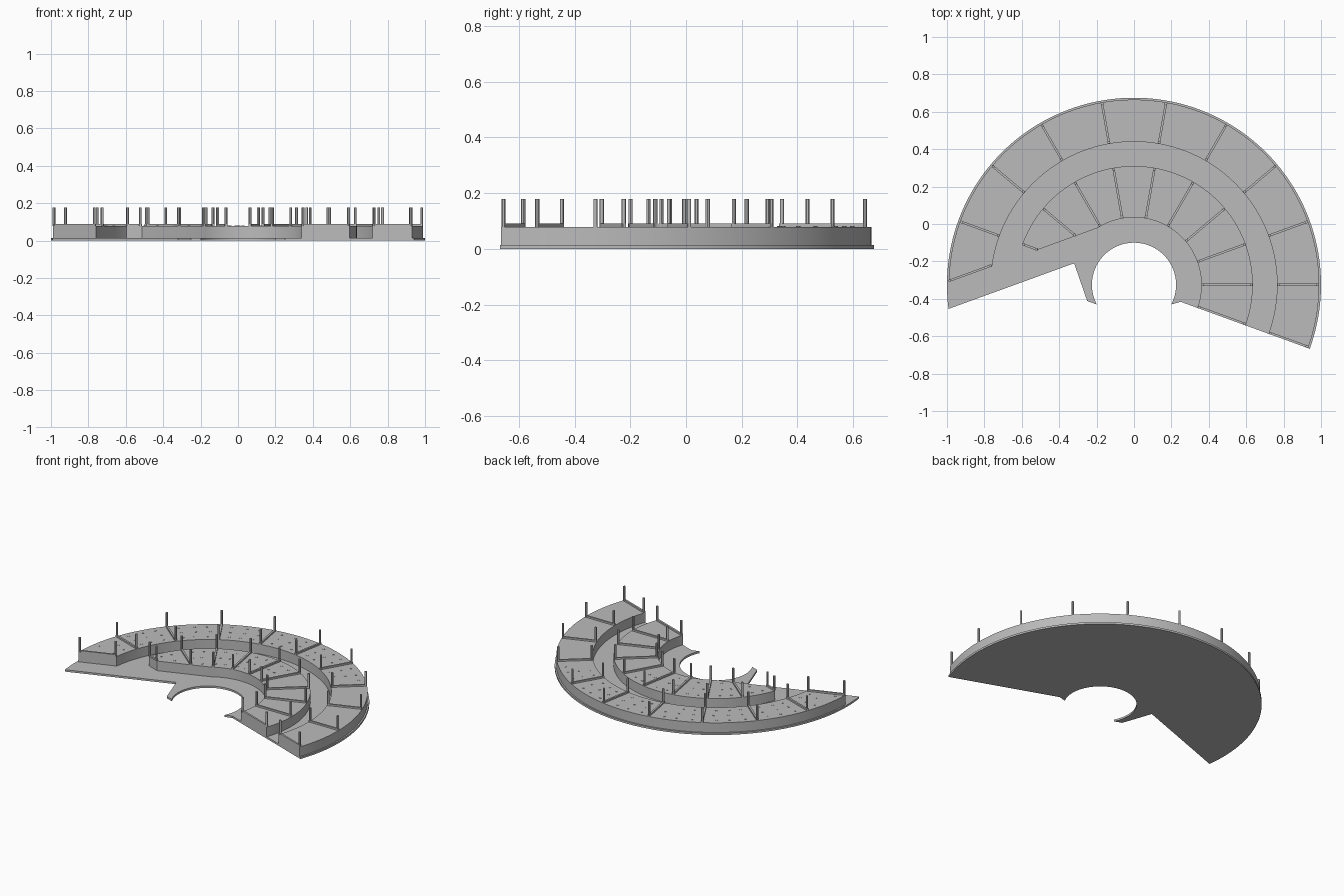
import bpy, bmesh
from math import radians, degrees, cos, sin, acos
from mathutils import Matrix, Vector

if "Cube" in bpy.data.objects:
    bpy.data.objects.remove(bpy.data.objects["Cube"])

CY = -0.325                      # centre of all the arcs
BASE_TOP, TIER_TOP, RAIL_TOP, POST_TOP = 0.013, 0.079, 0.09, 0.178
START, CUT = -20, 110            # right end angle, normal of the left cut line
CUT_TIER, CUT_BASE = 0.352, 0.218

grey = bpy.data.materials.new("light grey")
grey.use_nodes = True
grey.diffuse_color = (0.5, 0.5, 0.5, 1)
grey.node_tree.nodes["Principled BSDF"].inputs["Base Color"].default_value = grey.diffuse_color


def polar(r, a):
    return Vector((r * cos(radians(a)), CY + r * sin(radians(a)), 0))


def arc(r, a0, a1):
    n = max(2, int(abs(a1 - a0) / 2))
    return [polar(r, a0 + (a1 - a0) * i / n) for i in range(n + 1)]


def cut_angle(r, d):
    """Angle at which a circle of radius r meets the left cut line."""
    return CUT + degrees(acos(d / r))


def finish(name, bm):
    bmesh.ops.recalc_face_normals(bm, faces=bm.faces)
    mesh = bpy.data.meshes.new(name)
    bm.to_mesh(mesh)
    bm.free()
    mesh.materials.append(grey)
    ob = bpy.data.objects.new(name, mesh)
    bpy.context.collection.objects.link(ob)
    bpy.ops.object.select_all(action="DESELECT")
    ob.select_set(True)
    bpy.context.view_layer.objects.active = ob
    bpy.ops.object.shade_smooth_by_angle(angle=radians(30))
    return ob


def prism(name, outline, z0, z1):
    bm = bmesh.new()
    face = bm.faces.new([bm.verts.new((p.x, p.y, z0)) for p in outline])
    top = bmesh.ops.extrude_face_region(bm, geom=[face])["geom"]
    moved = [g for g in top if isinstance(g, bmesh.types.BMVert)]
    bmesh.ops.translate(bm, verts=moved, vec=(0, 0, z1 - z0))
    bmesh.ops.triangulate(bm, faces=[f for f in bm.faces if len(f.verts) > 4])
    return finish(name, bm)


def add_cylinder(bm, p, r, z0, z1, sides=12):
    bmesh.ops.create_cone(bm, cap_ends=True, segments=sides, radius1=r, radius2=r,
                          depth=z1 - z0,
                          matrix=Matrix.Translation((p.x, p.y, (z0 + z1) / 2)))


def add_rail(bm, p, q):
    d = q - p
    mid = (p + q) / 2
    mid.z = (TIER_TOP + RAIL_TOP) / 2
    m = (Matrix.Translation(mid) @ Vector((1, 0, 0)).rotation_difference(d).to_matrix().to_4x4()
         @ Matrix.Diagonal((d.length, 0.012, RAIL_TOP - TIER_TOP, 1)))
    bmesh.ops.create_cube(bm, size=1, matrix=m)


# Floor plate with the round opening and two small horns
outline = arc(1.0, START, cut_angle(1.0, CUT_BASE))
outline += [Vector((-0.32, -0.21, 0)), Vector((-0.25, -0.412, 0))]
outline += arc(0.225, 208, -28) + [Vector((0.25, -0.416, 0))]
prism("floor_plate", outline, 0, BASE_TOP)

# Two raised tiers
outer = arc(0.99, START, cut_angle(0.99, CUT_TIER))
outer += arc(0.765, cut_angle(0.765, CUT_TIER), START)
prism("outer_tier", outer, BASE_TOP, TIER_TOP)

inner = arc(0.635, START, 160) + [polar(CUT_TIER / cos(radians(50)), 160)]
inner += arc(0.36, cut_angle(0.36, CUT_TIER), START)
prism("inner_tier", inner, BASE_TOP, TIER_TOP)

# Dividing rails with a post at each end
rails, posts = bmesh.new(), bmesh.new()
spans = []
for i in range(10):
    a = START + 20 * i
    near = 0.36
    if a > 120:                  # shortened by the slanted left side
        near = CUT_TIER / cos(radians(a - CUT))
    spans += [(polar(near, a), polar(0.635, a)), (polar(0.765, a), polar(0.99, a))]
spans.append((polar(0.765, cut_angle(0.765, CUT_TIER)), polar(0.99, cut_angle(0.99, CUT_TIER))))
for p, q in spans:
    step = (q - p).normalized() * 0.008
    # keep end rails within the tier edges
    side = Vector((0, 0, 0))
    if p.y < CY - 0.05:
        side = Vector((-step.y, step.x, 0)) * 0.75
    elif q.x < -0.97:
        side = Vector((step.y, -step.x, 0)) * 0.75
    add_rail(rails, p + side, q - step * 0.3 + side)
    for e in (p + step + side, q - step + side):
        add_cylinder(posts, e, 0.0075, TIER_TOP, POST_TOP)
finish("divider_rails", rails)
finish("divider_posts", posts)

# Small round marks on each section: (radius, sideways offsets)
INNER_ROWS = [(0.41, (0.0, 0.06)), (0.5, (-0.005, 0.052)), (0.59, (-0.027, 0.043))]
OUTER_ROWS = [(0.81, (-0.07, 0.01, 0.08)), (0.88, (-0.09, 0.0, 0.09)), (0.95, (-0.08, 0.0, 0.1))]
for name, rows, count in (("inner_marks", INNER_ROWS, 9), ("outer_marks", OUTER_ROWS, 10)):
    bm = bmesh.new()
    for i in range(count):
        a = START + 10 + 20 * i
        for r, offsets in rows:
            for t in offsets:
                p = polar(r, a + degrees(t / r))
                # leave out marks past the slanted side
                if (p - Vector((0, CY, 0))).dot(polar(1, CUT) - Vector((0, CY, 0))) > CUT_TIER + 0.02:
                    add_cylinder(bm, p, 0.008, TIER_TOP - 0.002, TIER_TOP + 0.002, 10)
    finish(name, bm)
